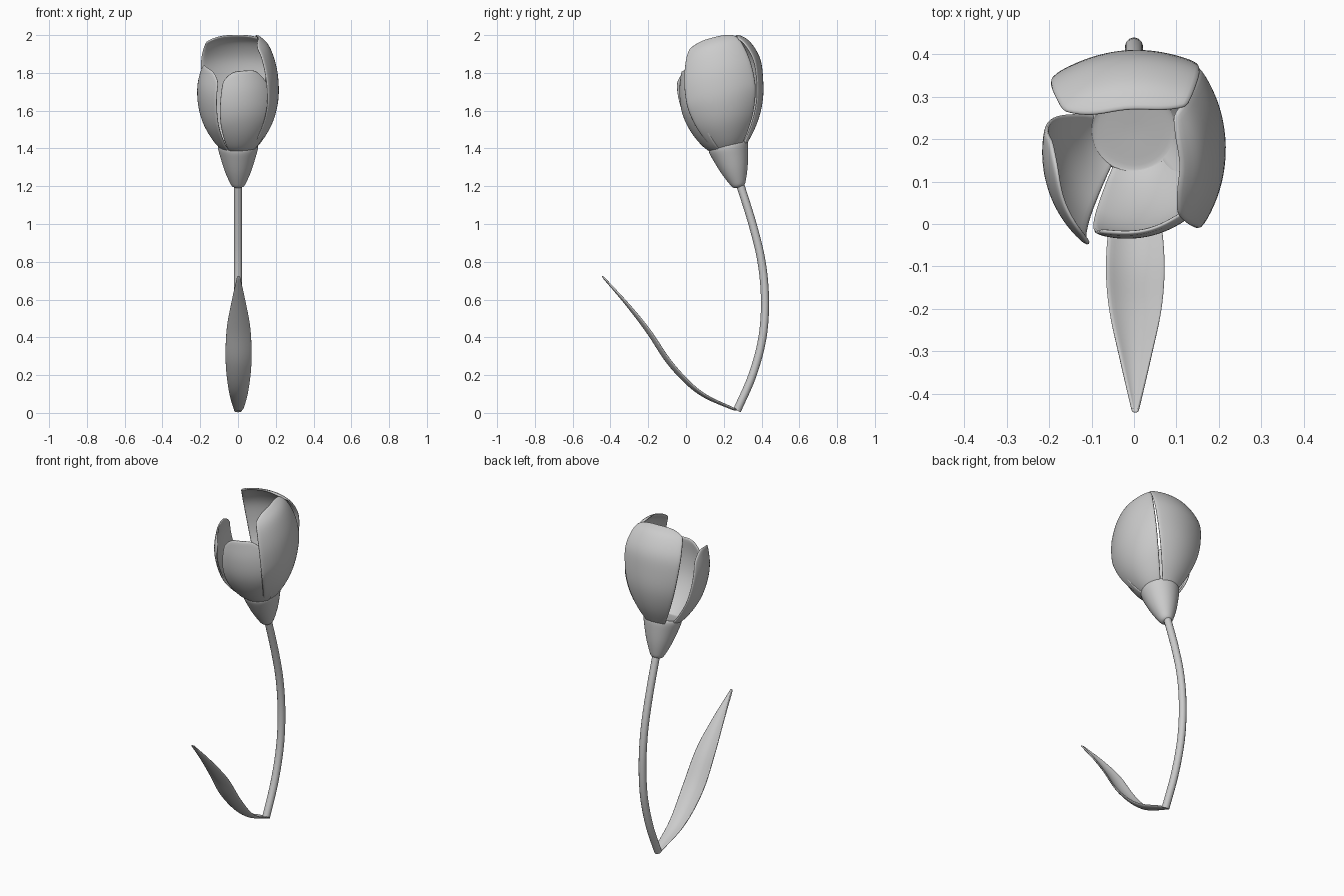
import bpy, bmesh, math
from mathutils import Matrix, Vector

if "Cube" in bpy.data.objects:
    bpy.data.objects.remove(bpy.data.objects["Cube"])

# local frame of the tilted flower head
HEAD = Matrix.Translation((0, 0.28, 1.2)) @ Matrix.Rotation(math.radians(15), 4, 'X')


def spline(pts, t):
    """Catmull-Rom point at t (0..1) along a short list of points."""
    n = len(pts) - 1
    i = min(int(t * n), n - 1)
    f = t * n - i
    v = [Vector(p) for p in pts]
    p1, p2 = v[i], v[i + 1]
    p0 = v[i - 1] if i else 2 * p1 - p2
    p3 = v[i + 2] if i + 2 <= n else 2 * p2 - p1
    return 0.5 * (2 * p1 + (p2 - p0) * f + (2 * p0 - 5 * p1 + 4 * p2 - p3) * f**2
                  + (3 * p1 - p0 - 3 * p2 + p3) * f**3)


def sheet(name, func, rows, cols, matrix=Matrix(), thickness=0.0, offset=-1):
    """Grid surface from func(t, u), optionally given thickness and smoothed."""
    bm = bmesh.new()
    g = [[bm.verts.new(matrix @ Vector(func(i / rows, 2 * j / cols - 1)))
          for j in range(cols + 1)] for i in range(rows + 1)]
    for i in range(rows):
        for j in range(cols):
            bm.faces.new((g[i][j], g[i][j + 1], g[i + 1][j + 1], g[i + 1][j]))
    if not thickness:
        bmesh.ops.remove_doubles(bm, verts=bm.verts, dist=1e-5)
    for f in bm.faces:
        f.smooth = True
    me = bpy.data.meshes.new(name)
    bm.to_mesh(me)
    bm.free()
    ob = bpy.data.objects.new(name, me)
    bpy.context.collection.objects.link(ob)
    if thickness:
        m = ob.modifiers.new("thickness", 'SOLIDIFY')
        m.thickness, m.offset = thickness, offset
        ob.modifiers.new("smooth", 'SUBSURF').levels = 1
    return ob


# petals: centre angle, half width, edge flare, lean to the back,
# rounding of the two top corners, (radius, height) profile
PETALS = {
    "right_petal": (1, 51, 0.15, 0.065, (.08, .06), [
        (.075, .19), (.128, .25), (.183, .345), (.212, .45), (.216, .55), (.202, .65), (.165, .75), (.11, .8)]),
    "back_petal": (95, 37, 0.05, 0, (.08, .12), [
        (.075, .18), (.172, .286), (.238, .4), (.272, .52), (.284, .63), (.252, .73), (.2, .78)]),
    "left_petal": (199, 40, 0.06, 0, (.14, .1), [
        (.075, .19), (.13, .25), (.183, .345), (.209, .45), (.21, .56), (.18, .67)]),
    "front_petal": (286, 45, 0.08, 0, (.1, .14), [
        (.075, .19), (.128, .25), (.17, .345), (.188, .45), (.174, .56), (.135, .67)]),
}
for name, (mid, half, flare, lean, corner, prof) in PETALS.items():
    def petal(t, u):
        r, h = spline(prof, t * (1 - corner[u > 0] * u**4))
        r *= 1 + flare * u * u * min(1, 2 * t)
        a = math.radians(mid + half * u)
        return r * math.cos(a), r * math.sin(a) + lean * max(0, h - .2) / .6, h
    sheet(name, petal, 20, 14, HEAD, 0.012)

# cup under the petals
CUP = [(0, -.006), (.03, 0), (.05, .035), (.074, .095), (.095, .165), (.106, .212),
       (.101, .231), (.085, .228), (0, .225)]


def cup(t, u):
    r, h = spline(CUP, t)
    r = 0 if t in (0, 1) else max(r, 0)
    return r * math.cos(math.pi * u), r * math.sin(math.pi * u), h


sheet("flower_cup", cup, 32, 40, HEAD)

# curved stem
cu = bpy.data.curves.new("stem", 'CURVE')
cu.dimensions = '3D'
cu.bevel_depth, cu.bevel_resolution, cu.use_fill_caps = 0.0215, 4, True
STEM = [(.27, .012), (.352, .2), (.405, .4), (.418, .6), (.4, .8), (.352, 1.0), (.28, 1.23)]
sp = cu.splines.new('POLY')
sp.points.add(36)
for i, p in enumerate(sp.points):
    y, z = spline(STEM, i / 36)
    p.co = (0, y, z, 1)
stem = bpy.data.objects.new("stem", cu)
bpy.context.collection.objects.link(stem)

# leaf: (y, z, half width) along its midrib
LEAF = [(.265, .012, .024), (.07, .1, .051), (-.085, .247, .069), (-.205, .425, .064),
        (-.32, .577, .038), (-.445, .725, .006)]


def leaf(t, u):
    y, z, w = spline(LEAF, t)
    cupping = 0.35 * w * u * u
    return 0.003 + w * u, y + 0.7 * cupping, z + 0.7 * cupping


sheet("leaf", leaf, 28, 8, Matrix(), 0.009, 0)
